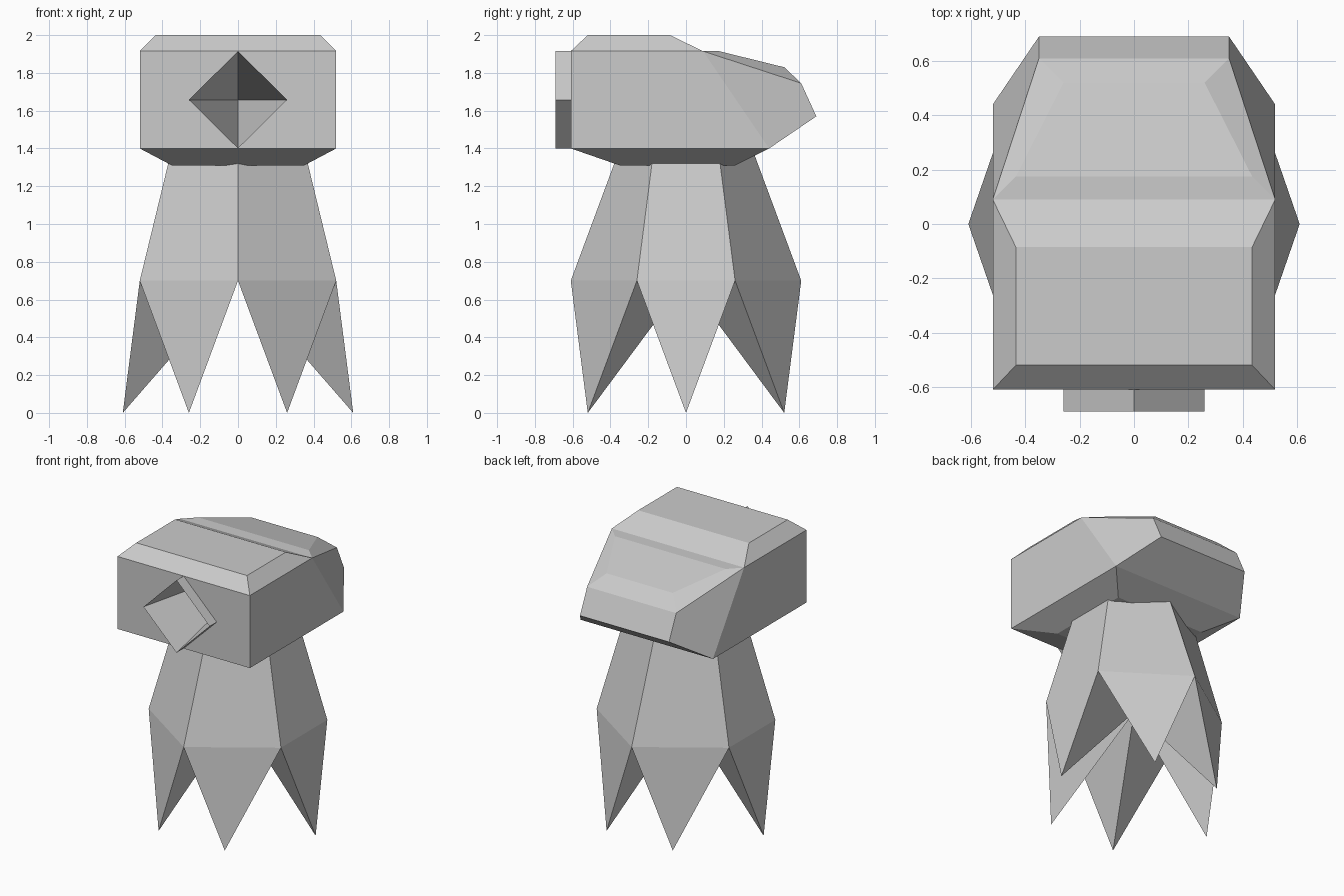
import bpy
import bmesh

if "Cube" in bpy.data.objects:
    bpy.data.objects.remove(bpy.data.objects["Cube"])

grey = bpy.data.materials.new("plain_grey")
grey.diffuse_color = (0.6, 0.6, 0.6, 1.0)
grey.use_nodes = True
grey.node_tree.nodes["Principled BSDF"].inputs["Base Color"].default_value = grey.diffuse_color


def make_part(name, points, faces, mirror=False):
    """Build a flat-shaded part, optionally mirrored across x = 0."""
    bm = bmesh.new()
    verts = {key: bm.verts.new(co) for key, co in points.items()}
    for face in faces:
        bm.faces.new([verts[k] for k in face])
    bmesh.ops.recalc_face_normals(bm, faces=bm.faces)
    mesh = bpy.data.meshes.new(name)
    bm.to_mesh(mesh)
    bm.free()
    mesh.materials.append(grey)
    obj = bpy.data.objects.new(name, mesh)
    bpy.context.collection.objects.link(obj)
    if mirror:
        mod = obj.modifiers.new("mirror", "MIRROR")
        mod.use_axis[0] = True
        mod.use_clip = True
    return obj


# Head: half outline running over the top, down the back and under the base
outline = {
    "A": (0.52, -0.61, 1.915), "B": (0.435, -0.52, 2.0),
    "C": (0.435, -0.085, 2.0), "D": (0.52, 0.09, 1.915),
    "E": (0.435, 0.175, 1.915), "F": (0.26, 0.52, 1.83),
    "G": (0.35, 0.61, 1.745), "H": (0.35, 0.69, 1.57),
    "I": (0.52, 0.44, 1.4), "J": (0.35, 0.26, 1.31),
    "K": (0.35, -0.35, 1.31), "L": (0.52, -0.61, 1.4),
}
points = dict(outline)
for key, (x, y, z) in outline.items():
    points[key + "0"] = (0, y, z)          # matching point on the centre line
keys = list(outline)
faces = [(a, b, b + "0", a + "0") for a, b in zip(keys, keys[1:])]

# Side faces of the head
faces += ["ABCD", "DEFG", "DGHI", "ADIL", "LIJK"]

# Front wall around a diamond opening, its raised rim and the deep tapered recess
points["side"] = (0.26, -0.61, 1.657)
points["rim_top"] = (0, -0.69, 1.915)
points["rim_side"] = (0.26, -0.69, 1.657)
points["rim_low"] = (0, -0.69, 1.4)
points["apex"] = (0, 0.4, 1.657)
faces += [
    ("A", "A0", "side"), ("A", "side", "L"), ("L", "side", "L0"),
    ("A0", "rim_top", "rim_side", "side"),
    ("side", "rim_side", "rim_low", "L0"),
    ("rim_top", "apex", "rim_side"),
    ("rim_side", "apex", "rim_low"),
]
make_part("head", points, faces, mirror=True)

# Six-sided skirt with pointed spikes that meet at a centre point
ring = [(0, -0.61), (0.52, -0.26), (0.52, 0.26),
        (0, 0.61), (-0.52, 0.26), (-0.52, -0.26)]
top = [(0, -0.35), (0.35, -0.17), (0.35, 0.17),
       (0, 0.35), (-0.35, 0.17), (-0.35, -0.17)]
tips = [(0.26, -0.52), (0.61, 0), (0.26, 0.52),
        (-0.26, 0.52), (-0.61, 0), (-0.26, -0.52)]
points = {"centre": (0, 0, 0.7)}
faces = [[("top", i) for i in range(6)]]
for i in range(6):
    j = (i + 1) % 6
    points["top", i] = (*top[i], 1.4)
    points["ring", i] = (*ring[i], 0.7)
    points["tip", i] = (*tips[i], 0)
    faces += [
        [("top", i), ("top", j), ("ring", j), ("ring", i)],
        [("ring", i), ("ring", j), ("tip", i)],
        [("ring", i), ("tip", i), "centre"],
        [("tip", i), ("ring", j), "centre"],
    ]
make_part("spiked_skirt", points, faces)
